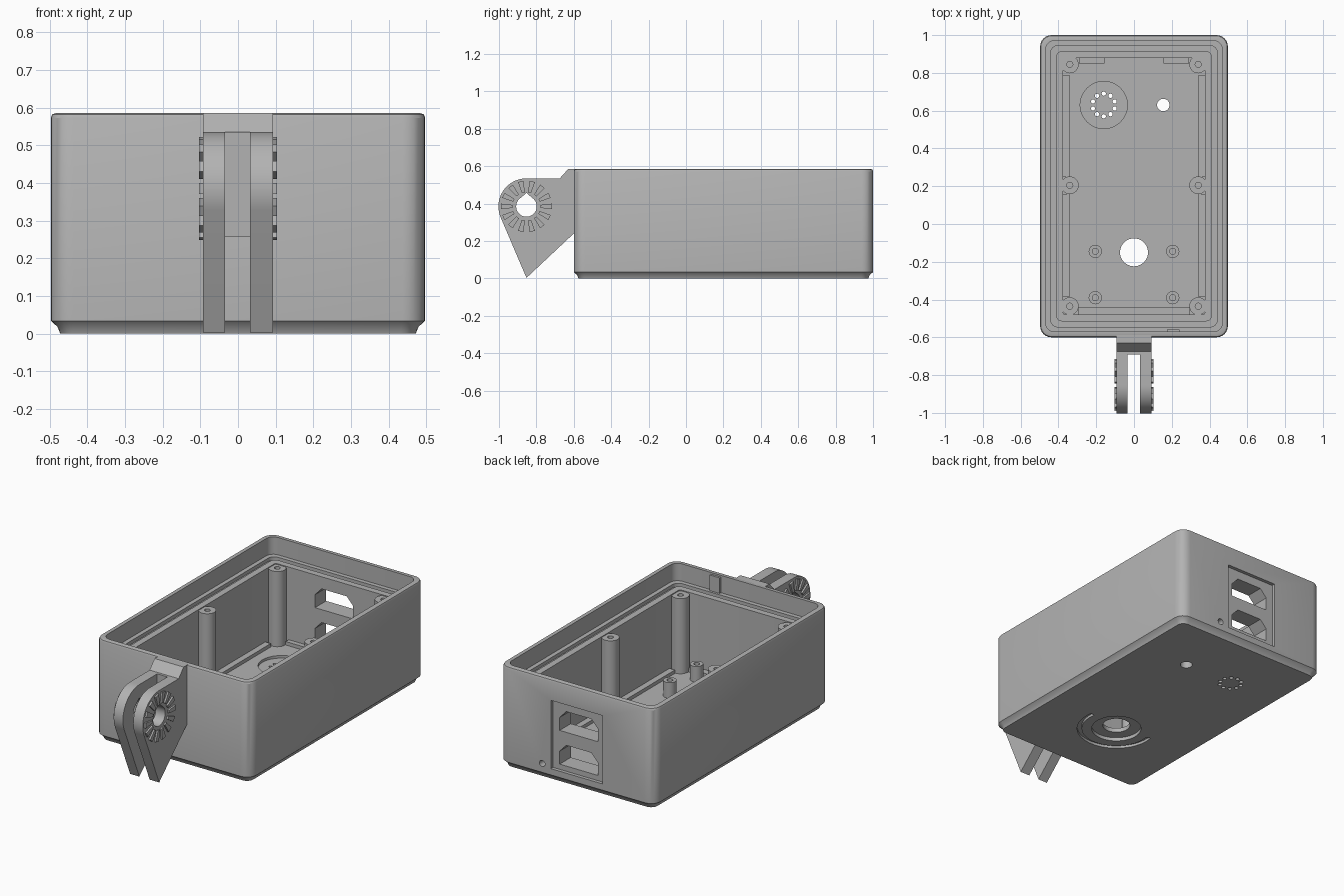
import bpy
import bmesh
from math import sin, cos, pi, radians

if "Cube" in bpy.data.objects:
    bpy.data.objects.remove(bpy.data.objects["Cube"])

grey = bpy.data.materials.new("plain_grey")
grey.use_nodes = True
COLOUR = (0.45, 0.45, 0.45, 1)
grey.diffuse_color = COLOUR
bsdf = next(n for n in grey.node_tree.nodes if n.type == 'BSDF_PRINCIPLED')
bsdf.inputs["Base Color"].default_value = COLOUR

FLOOR, LEDGE, TOP = 0.045, 0.485, 0.585
BACK, MID_Y = 1.0, 0.2


def make(name, bm):
    bmesh.ops.recalc_face_normals(bm, faces=bm.faces)
    mesh = bpy.data.meshes.new(name)
    bm.to_mesh(mesh)
    bm.free()
    mesh.materials.append(grey)
    obj = bpy.data.objects.new(name, mesh)
    bpy.context.collection.objects.link(obj)
    return obj


def loft(name, loops, closed=False):
    """Skin equal-length point loops; cap the ends unless closed."""
    bm = bmesh.new()
    rings = [[bm.verts.new(p) for p in loop] for loop in loops]
    pairs = list(zip(rings, rings[1:]))
    if closed:
        pairs.append((rings[-1], rings[0]))
    else:
        bm.faces.new(rings[0])
        bm.faces.new(rings[-1])
    for a, b in pairs:
        for i in range(len(a)):
            j = (i + 1) % len(a)
            bm.faces.new((a[i], a[j], b[j], b[i]))
    return make(name, bm)


def prism(name, points, axis, lo, hi):
    place = {'x': lambda p, h: (h, p[0], p[1]),
             'y': lambda p, h: (p[0], h, p[1]),
             'z': lambda p, h: (p[0], p[1], h)}[axis]
    return loft(name, [[place(p, h) for p in points] for h in (lo, hi)])


def box(name, x, y, z):
    return prism(name, [(x[0], y[0]), (x[1], y[0]), (x[1], y[1]), (x[0], y[1])], 'z', *z)


def arc(cx, cy, r, start=0, end=360, n=32):
    steps = n if end - start == 360 else n + 1
    return [(cx + r * cos(radians(start + (end - start) * i / n)),
             cy + r * sin(radians(start + (end - start) * i / n))) for i in range(steps)]


def rounded(inset, z, r):
    hx, hy = 0.497 - inset, 0.8 - inset
    pts = []
    for k, (sx, sy) in enumerate([(1, 1), (-1, 1), (-1, -1), (1, -1)]):
        pts += arc(sx * (hx - r), MID_Y + sy * (hy - r), r, k * 90, k * 90 + 90, 6)
    return [(x, y, z) for x, y in pts]


def tube(name, x, y, r, hole, z0, z1):
    prof = [(r, z0), (r, z1), (hole, z1), (hole, z0)]
    return loft(name, [[(px, py, z) for px, py in arc(x, y, rr, n=24)] for rr, z in prof], True)


def cut(obj, cutters):
    """Subtract the cutters, bake the result and remove them."""
    for c in cutters:
        c.hide_render = True
        mod = obj.modifiers.new("cut", 'BOOLEAN')
        mod.operation, mod.solver, mod.object = 'DIFFERENCE', 'EXACT', c
    bpy.context.view_layer.update()
    deps = bpy.context.evaluated_depsgraph_get()
    mesh = bpy.data.meshes.new_from_object(obj.evaluated_get(deps))
    obj.modifiers.clear()
    obj.data = mesh
    for c in cutters:
        bpy.data.objects.remove(c)


# Case shell: chamfered base, rounded rim, stepped ledge with seal groove, deep pocket
shell_profile = [
    (0.025, 0, 0.04), (0.018, 0.018, 0.045), (0, 0.034, 0.06),
    (0, TOP - 0.012, 0.06), (0.004, TOP - 0.003, 0.058), (0.012, TOP, 0.053),
    (0.03, TOP, 0.045), (0.03, LEDGE, 0.045), (0.055, LEDGE, 0.04),
    (0.055, LEDGE - 0.02, 0.04), (0.085, LEDGE - 0.02, 0.03), (0.085, LEDGE, 0.03),
    (0.122, LEDGE, 0.008), (0.122, FLOOR, 0.008)]
shell = loft("case_shell", [rounded(*p) for p in shell_profile])

holes = []


def drill(points, axis, lo, hi):
    holes.append(prism("cutter", points, axis, lo, hi))


# Floor openings: cable hole, light hole, speaker recess and its ring of holes
drill(arc(0, -0.15, 0.135, n=48), 'z', -0.1, 0.02)
drill(arc(0, -0.15, 0.074, n=40), 'z', -0.1, 0.2)
drill(arc(0, -0.15, 0.215, 170, 370) + arc(0, -0.15, 0.19, 170, 370)[::-1], 'z', -0.1, 0.015)
drill(arc(0.155, 0.63, 0.033), 'z', -0.1, 0.2)
drill(arc(-0.16, 0.63, 0.125, n=48), 'z', 0.03, 0.2)
for x, y in arc(-0.16, 0.63, 0.06, 18, 378, 10):
    drill(arc(x, y, 0.0115, n=12), 'z', -0.1, 0.2)

# Back wall: shallow plate recess, two socket openings, small pin hole
holes.append(box("cutter", (-0.165, 0.165), (BACK - 0.02, BACK + 0.1), (0.07, 0.465)))
for z in (0.1, 0.295):
    drill([(-0.122, z), (0.122, z), (0.122, z + 0.075), (0.08, z + 0.12),
           (-0.08, z + 0.12), (-0.122, z + 0.075)], 'y', 0.8, 1.2)
drill(arc(0.22, 0.085, 0.018, n=20), 'y', BACK - 0.08, BACK + 0.1)
cut(shell, holes)

# Screw posts along the walls and low standoffs on the floor
for side, sx in (("left", 1), ("right", -1)):
    for place, y in (("front", -0.435), ("middle", 0.205), ("back", 0.845)):
        tube(f"{place}_{side}_screw_post", sx * 0.34, y, 0.047, 0.016, FLOOR - 0.01, LEDGE - 0.005)
    for place, y in (("front", -0.39), ("back", -0.145)):
        tube(f"{place}_{side}_standoff", sx * 0.205, y, 0.035, 0.016, FLOOR - 0.01, FLOOR + 0.09)

    # Floor strips between the posts
    strip_z = (FLOOR - 0.01, FLOOR + 0.02)
    for place, y in (("front", (-0.385, 0.16)), ("back", (0.25, 0.785))):
        box(f"{place}_{side}_floor_strip", sorted((sx * 0.34, sx * 0.38)), y, strip_z)
    box(f"back_wall_{side}_strip", sorted((sx * 0.155, sx * 0.29)), (0.85, 0.885), strip_z)
box("front_wall_strip", (-0.295, 0.295), (-0.485, -0.44), strip_z)
box("lid_key", (0.175, 0.24), (-0.58, -0.558), (LEDGE - 0.005, TOP - 0.01))

# Hinge bracket: side profile with rounded nose, split into two prongs, teardrop hole
PY, PZ = -0.853, 0.385
outline = ([(-0.58, TOP), (-0.63, TOP), (-0.675, 0.535)]
           + arc(PY, PZ, 0.15, 90, 203, 20) + [(-0.853, 0.003), (-0.6, 0.24), (-0.58, 0.24)])
bracket = prism("hinge_bracket", outline, 'x', -0.093, 0.093)
teardrop = arc(PY, PZ, 0.055, 135, 405, 30) + [(PY, PZ + 0.072)]
cut(bracket, [
    box("cutter", (-0.034, 0.032), (-1.1, -0.69), (-0.1, 0.7)),
    box("cutter", (-0.034, 0.032), (-0.7, -0.598), (-0.1, 0.257)),
    prism("cutter", teardrop, 'x', -0.2, 0.2)])

# Radial locking teeth on both outer prong faces
for side, sx in (("left", 1), ("right", -1)):
    for i in range(14):
        a = 2 * pi * i / 14
        wedge = [(PY + r * cos(a) - w * sin(a), PZ + r * sin(a) + w * cos(a))
                 for r, w in ((0.075, -0.008), (0.137, -0.015), (0.137, 0.015), (0.075, 0.008))]
        prism(f"{side}_locking_tooth_{i + 1}", wedge, 'x', sx * 0.09, sx * 0.103)

# Smooth the round walls, keep the machined edges crisp
for obj in bpy.data.objects:
    obj.select_set(obj.type == 'MESH')
bpy.context.view_layer.objects.active = shell
bpy.ops.object.shade_smooth_by_angle(angle=radians(28))
